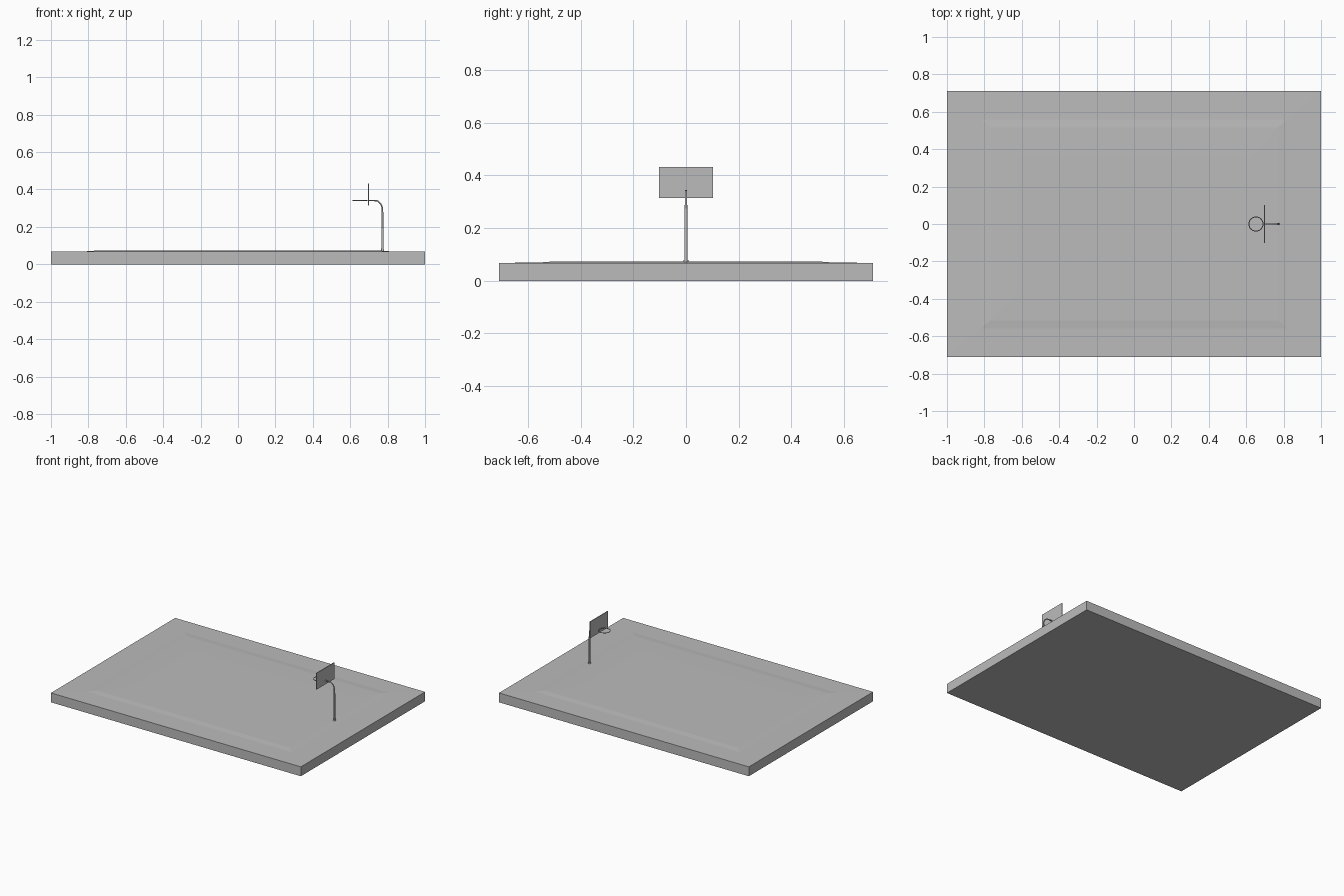
import bpy
import bmesh
import math
from mathutils import Vector

cube = bpy.data.objects.get("Cube")
if cube:
    bpy.data.objects.remove(cube, do_unlink=True)

grey = bpy.data.materials.new("plain grey")
grey.use_nodes = True
grey.diffuse_color = (0.5, 0.5, 0.5, 1)
grey.node_tree.nodes["Principled BSDF"].inputs["Base Color"].default_value = (0.5, 0.5, 0.5, 1)


def finish(bm, name):
    bmesh.ops.recalc_face_normals(bm, faces=bm.faces)
    mesh = bpy.data.meshes.new(name)
    bm.to_mesh(mesh)
    bm.free()
    mesh.materials.append(grey)
    obj = bpy.data.objects.new(name, mesh)
    bpy.context.collection.objects.link(obj)
    return obj


def smooth(obj):
    bpy.ops.object.select_all(action="DESELECT")
    obj.select_set(True)
    bpy.context.view_layer.objects.active = obj
    bpy.ops.object.shade_smooth_by_angle(angle=math.radians(40))


def loft(name, rings):
    """Skin a stack of equal-sized point rings and cap both ends."""
    bm = bmesh.new()
    loops = [[bm.verts.new(p) for p in ring] for ring in rings]
    n = len(loops[0])
    for a, b in zip(loops, loops[1:]):
        for i in range(n):
            j = (i + 1) % n
            bm.faces.new((a[i], a[j], b[j], b[i]))
    bm.faces.new(loops[0])
    bm.faces.new(loops[-1])
    return finish(bm, name)


def rectangle(hx, hy, z):
    return [(-hx, -hy, z), (hx, -hy, z), (hx, hy, z), (-hx, hy, z)]


def tube(name, stations, sides=10):
    """Tapered tube along stations (x, z, radius) in the plane y = 0."""
    pts = [Vector((x, 0, z)) for x, z, r in stations]
    rings = []
    for k, p in enumerate(pts):
        t = (pts[min(k + 1, len(pts) - 1)] - pts[max(k - 1, 0)]).normalized()
        side = Vector((0, 1, 0))
        up = t.cross(side)
        r = stations[k][2]
        rings.append([p + r * (math.cos(a) * side + math.sin(a) * up)
                      for a in (math.tau * i / sides for i in range(sides))])
    obj = loft(name, rings)
    smooth(obj)
    return obj


# Ground slab, whose top swells gently into the court
loft("court_slab", [
    rectangle(1, 0.71, 0),
    rectangle(1, 0.71, 0.068),
    rectangle(0.82, 0.56, 0.069),
    rectangle(0.77, 0.515, 0.0725),
    rectangle(0.62, 0.36, 0.074),
])

# Bent post that narrows toward the board
tube("hoop_post", [
    (0.772, 0.068, 0.0065), (0.772, 0.27, 0.0055), (0.771, 0.305, 0.004),
    (0.762, 0.325, 0.004), (0.745, 0.339, 0.004), (0.73, 0.341, 0.004),
    (0.695, 0.341, 0.004),
])

# Foot collar
tube("post_foot", [(0.772, 0.068, 0.009), (0.772, 0.078, 0.009)])

# Backboard
bm = bmesh.new()
bmesh.ops.create_cube(bm, size=1)
bmesh.ops.scale(bm, vec=(0.006, 0.204, 0.118), verts=bm.verts)
bmesh.ops.translate(bm, vec=(0.697, 0, 0.373), verts=bm.verts)
finish(bm, "backboard")

# Hoop ring
bpy.ops.mesh.primitive_torus_add(location=(0.652, 0, 0.341), major_radius=0.038,
                                 minor_radius=0.0025, major_segments=24, minor_segments=6)
ring = bpy.context.object
ring.name = "hoop_ring"
ring.data.materials.append(grey)
smooth(ring)
